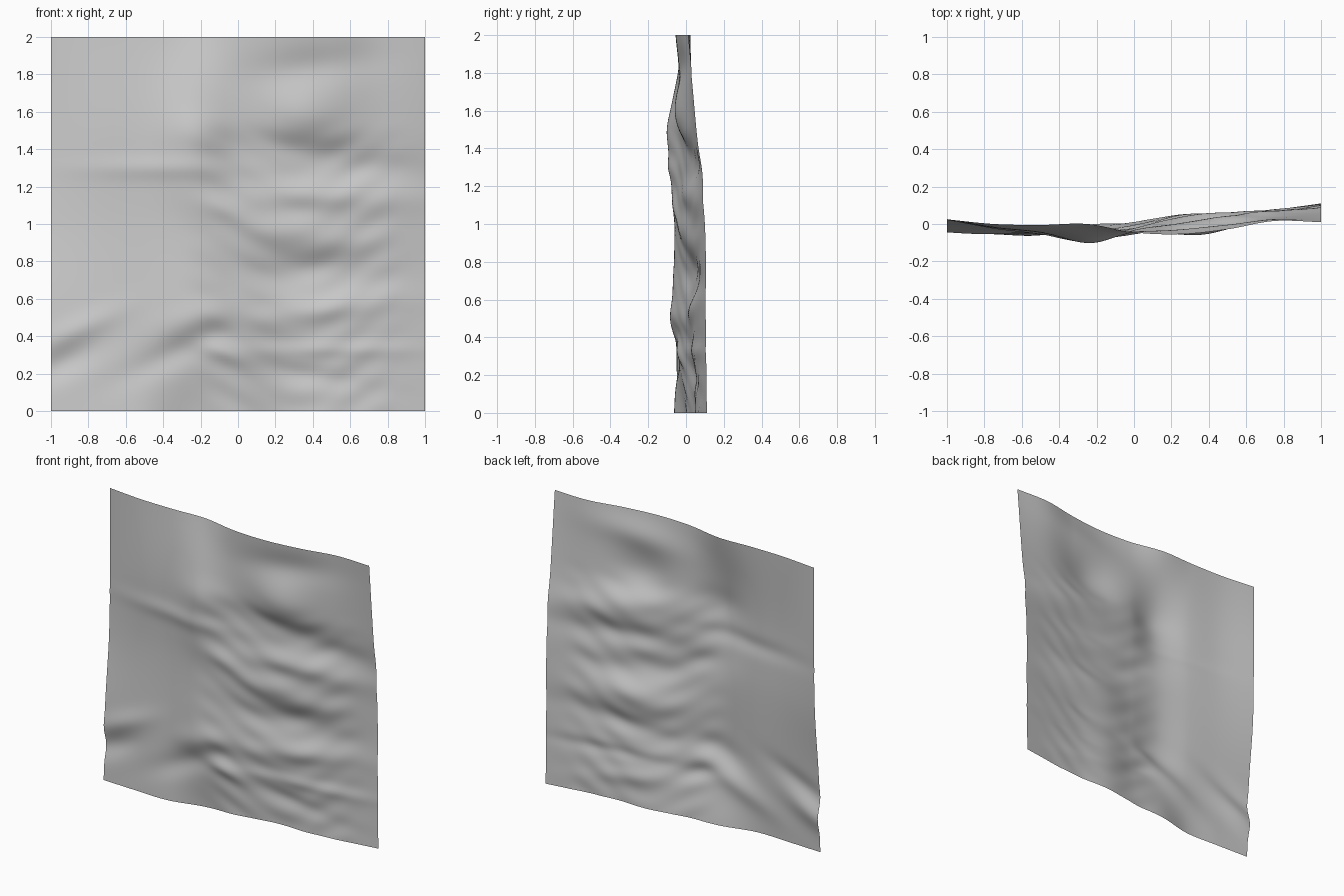
import bpy, bmesh, math

if "Cube" in bpy.data.objects:
    bpy.data.objects.remove(bpy.data.objects["Cube"])

# Broad shape: depth of the sheet across x, at five evenly spaced heights
BOTTOM = [-.045, -.055, -.06, -.005, .01, .05, .05, .075, .11]
LOW = [-.03, -.04, -.05, -.07, -.03, .02, .04, .07, .105]
MIDDLE = [.015, -.015, -.035, -.06, -.03, .005, .03, .06, .1]
HIGH = [.025, -.02, -.045, -.09, -.04, -.02, 0, .035, .055]
TOP = [.025, 0, -.005, 0, -.045, -.055, -.03, .015, .01]


def spline(vals, t):
    """Smooth curve through evenly spaced values, t from 0 to 1."""
    n = len(vals) - 1
    i = min(int(t * n), n - 1)
    u = t * n - i
    b, c = vals[i], vals[i + 1]
    a = vals[i - 1] if i else 2 * b - c
    d = vals[i + 2] if i + 2 <= n else 2 * c - b
    return b + .5 * u * (c - a + u * (2 * a - 5 * b + 4 * c - d + u * (3 * (b - c) + d - a)))


def fold(x, z, cx, cz, length, height, amount, slope=0):
    """One soft ridge (negative amount comes forward) or hollow (positive)."""
    dx = x - cx
    dz = z - cz - slope * dx
    return amount * math.exp(-.5 * ((dx / length) ** 2 + (dz / height) ** 2))


def right_folds(x, z):
    # Long ridges and hollows stacked up the right half
    y = fold(x, z, .35, 1.58, .14, .11, -.04)
    y += fold(x, z, .40, 1.84, .22, .07, .02, .1)
    y += fold(x, z, .50, 1.34, .30, .08, .035, -.15)
    y += fold(x, z, .45, 1.14, .30, .05, -.02)
    y += fold(x, z, .30, .95, .22, .06, -.03, -.1)
    y += fold(x, z, .40, .74, .25, .07, .03)
    y += fold(x, z, .40, .53, .30, .05, -.02, .1)
    y += fold(x, z, .50, .33, .28, .03, -.012)
    return y + fold(x, z, .35, .20, .25, .04, .012, -.2)


def left_folds(x, z):
    # Shallow folds at mid height, then the step along the lower left
    y = fold(x, z, -.18, 1.50, .12, .07, -.015)
    y += fold(x, z, -.40, 1.30, .30, .04, -.012)
    y += fold(x, z, -.05, 1.08, .12, .05, -.018, -.2)
    y += fold(x, z, -.20, .50, .15, .06, -.015, .2)
    y += fold(x, z, -.32, .32, .20, .06, .022, .45)
    y += fold(x, z, -.05, .30, .12, .04, -.018, -.3)
    y += fold(x, z, -.85, .44, .16, .05, -.015, .4)
    return y + fold(x, z, -.95, .25, .14, .06, .025, .4)


def ripples(x, z):
    # Small ripples over the rougher right half only
    step = lambda v: 1 / (1 + math.exp(-v / .04))
    rough = step(x + .2) * step(.85 - x) * step(1.5 - z)
    return .003 * rough * math.sin(38 * z + 4 * math.sin(5 * x)) * math.cos(9 * x + 3 * z)


def depth(x, z):
    rows = [spline(row, (x + 1) / 2) for row in (BOTTOM, LOW, MIDDLE, HIGH, TOP)]
    return spline(rows, z / 2) + right_folds(x, z) + left_folds(x, z) + ripples(x, z)


# Rippled sheet: an upright grid pushed to its depth
N = 110
mesh = bpy.data.meshes.new("rippled_sheet")
bm = bmesh.new()
bmesh.ops.create_grid(bm, x_segments=N, y_segments=N, size=1)
for v in bm.verts:
    x, z = v.co.x, v.co.y + 1
    v.co = (x, depth(x, z), z)
for f in bm.faces:
    f.smooth = True
bm.to_mesh(mesh)
bm.free()
sheet = bpy.data.objects.new("rippled_sheet", mesh)
bpy.context.collection.objects.link(sheet)

# Plain grey surface
grey = bpy.data.materials.new("plain_grey")
grey.diffuse_color = (.6, .6, .6, 1)
grey.use_nodes = True
grey.node_tree.nodes["Principled BSDF"].inputs["Base Color"].default_value = grey.diffuse_color
mesh.materials.append(grey)
